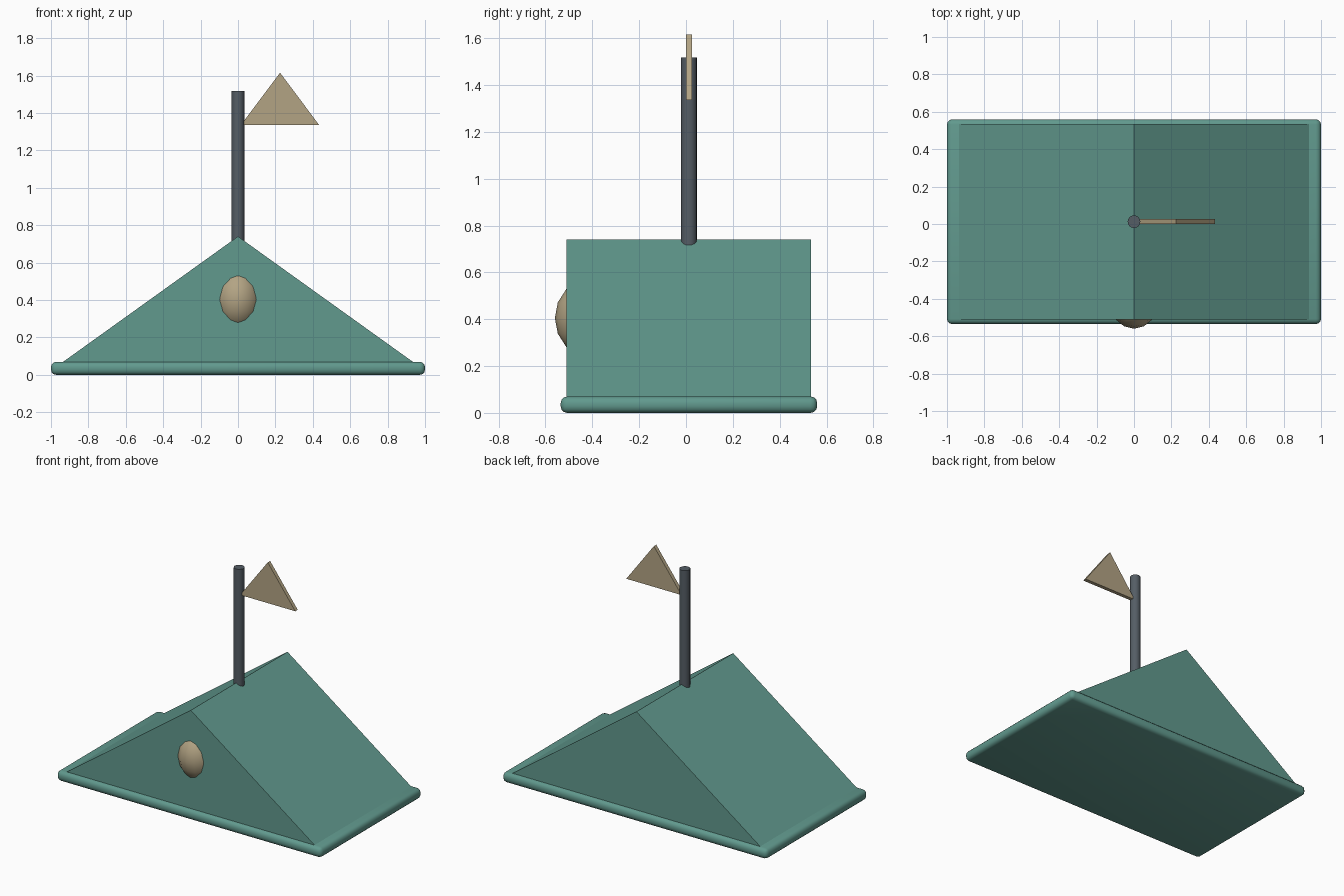
import bpy, math

if "Cube" in bpy.data.objects:
    bpy.data.objects.remove(bpy.data.objects["Cube"])

CY = 0.0125  # depth centre of everything except the bump


def paint(obj, color):
    mat = bpy.data.materials.new(obj.name + "_paint")
    mat.diffuse_color = (*color, 1)
    mat.use_nodes = True
    mat.node_tree.nodes["Principled BSDF"].inputs["Base Color"].default_value = mat.diffuse_color
    obj.data.materials.append(mat)


def smooth(obj, angle):
    bpy.ops.object.select_all(action='DESELECT')
    obj.select_set(True)
    bpy.context.view_layer.objects.active = obj
    bpy.ops.object.shade_smooth_by_angle(angle=math.radians(angle))


def triangle_prism(name, profile, depth, color):
    """Extrude an (x, z) triangle along y, centred on CY."""
    n = len(profile)
    verts = [(x, CY + s * depth / 2, z) for s in (-1, 1) for x, z in profile]
    faces = [tuple(range(n)), tuple(reversed(range(n, 2 * n)))]
    faces += [(i, i + n, (i + 1) % n + n, (i + 1) % n) for i in range(n)]
    mesh = bpy.data.meshes.new(name)
    mesh.from_pydata(verts, [], faces)
    obj = bpy.data.objects.new(name, mesh)
    bpy.context.collection.objects.link(obj)
    paint(obj, color)
    return obj


GREEN = (0.12, 0.32, 0.27)
TAN = (0.45, 0.37, 0.23)
SLATE = (0.09, 0.11, 0.13)

# Rounded base slab
bpy.ops.mesh.primitive_cube_add(size=1, location=(0, CY, 0.035))
base = bpy.context.object
base.name = "base"
base.scale = (2.0, 1.095, 0.07)
bpy.ops.object.transform_apply(location=False, rotation=False, scale=True)
bevel = base.modifiers.new("rounded_edges", 'BEVEL')
bevel.width = 0.028
bevel.segments = 3
bpy.ops.object.modifier_apply(modifier=bevel.name)
smooth(base, 35)
paint(base, GREEN)

# Tent body and pennant
triangle_prism("tent_body", [(-0.94, 0.066), (0.94, 0.066), (0, 0.74)], 1.044, GREEN)
triangle_prism("flag", [(0.016, 1.337), (0.433, 1.337), (0.225, 1.615)], 0.026, TAN)

# Pole on the ridge
bpy.ops.mesh.primitive_cylinder_add(vertices=16, radius=0.034, depth=0.802,
                                    location=(0, CY, 1.117))
pole = bpy.context.object
pole.name = "pole"
smooth(pole, 35)
paint(pole, SLATE)

# Oval bump half sunk into the front wall
bpy.ops.mesh.primitive_uv_sphere_add(segments=16, ring_count=8, radius=1,
                                     location=(0, -0.393, 0.405))
bump = bpy.context.object
bump.name = "front_bump"
bump.scale = (0.137, 0.167, 0.175)
bpy.ops.object.transform_apply(location=False, rotation=False, scale=True)
smooth(bump, 35)
paint(bump, TAN)
